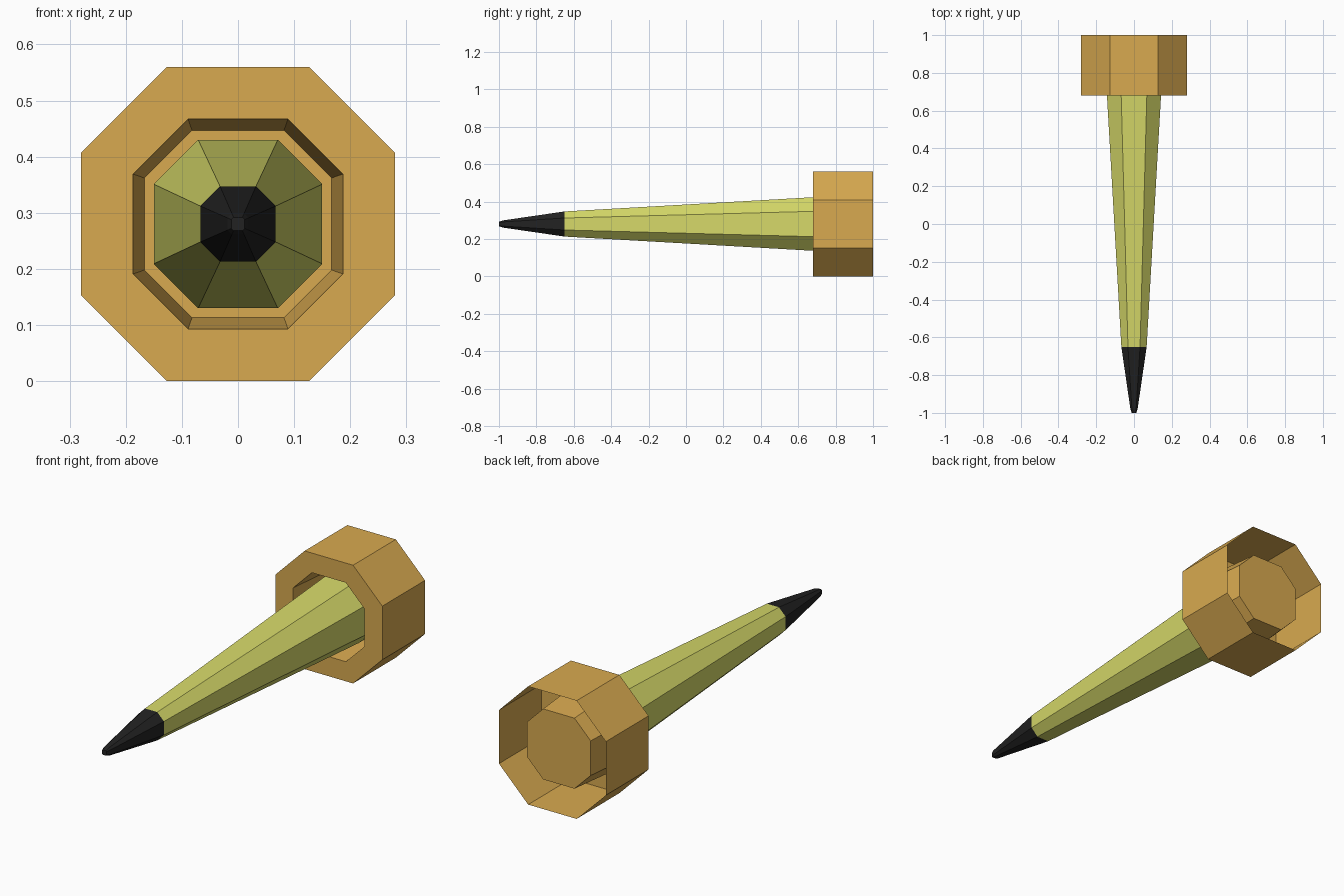
import bpy, bmesh

if "Cube" in bpy.data.objects:
    bpy.data.objects.remove(bpy.data.objects["Cube"])

CENTRE_Z = 0.28


def material(name, rgb):
    m = bpy.data.materials.new(name)
    m.diffuse_color = (*rgb, 1)
    m.use_nodes = True
    m.node_tree.nodes["Principled BSDF"].inputs["Base Color"].default_value = m.diffuse_color
    return m


def octagon_loft(name, rings, mat, cap_start=False, cap_end=False):
    """Skin octagons given as (y, half width, half length of flat side)."""
    bm = bmesh.new()
    loops = []
    for y, h, c in rings:
        pts = [(h, -c), (h, c), (c, h), (-c, h), (-h, c), (-h, -c), (-c, -h), (c, -h)]
        loops.append([bm.verts.new((x, y, CENTRE_Z + z)) for x, z in pts])
    for a, b in zip(loops, loops[1:]):
        for i in range(8):
            j = (i + 1) % 8
            bm.faces.new((a[i], a[j], b[j], b[i]))
    if cap_start:
        bm.faces.new(loops[0])
    if cap_end:
        bm.faces.new(loops[-1])
    bmesh.ops.recalc_face_normals(bm, faces=bm.faces)
    me = bpy.data.meshes.new(name)
    bm.to_mesh(me)
    bm.free()
    me.materials.append(mat)
    ob = bpy.data.objects.new(name, me)
    bpy.context.collection.objects.link(ob)
    return ob


orange = material("orange", (0.69, 0.40, 0.08))
green = material("yellow_green", (0.67, 0.69, 0.14))
black = material("black", (0.016, 0.016, 0.016))

# Collar: open-backed outer shell, front ring and closed inner socket
octagon_loft("collar", [(1.0, 0.28, 0.127), (0.68, 0.28, 0.127),
                        (0.68, 0.187, 0.089), (0.952, 0.167, 0.082)],
             orange, cap_end=True)

# Tapered shaft running into the socket
octagon_loft("shaft", [(-0.65, 0.067, 0.032), (0.8, 0.15, 0.071), (0.95, 0.15, 0.071)],
             green, cap_end=True)

# Dark blunt tip
octagon_loft("tip", [(-1.0, 0.012, 0.008), (-0.98, 0.019, 0.011), (-0.65, 0.067, 0.032)],
             black, cap_start=True)
